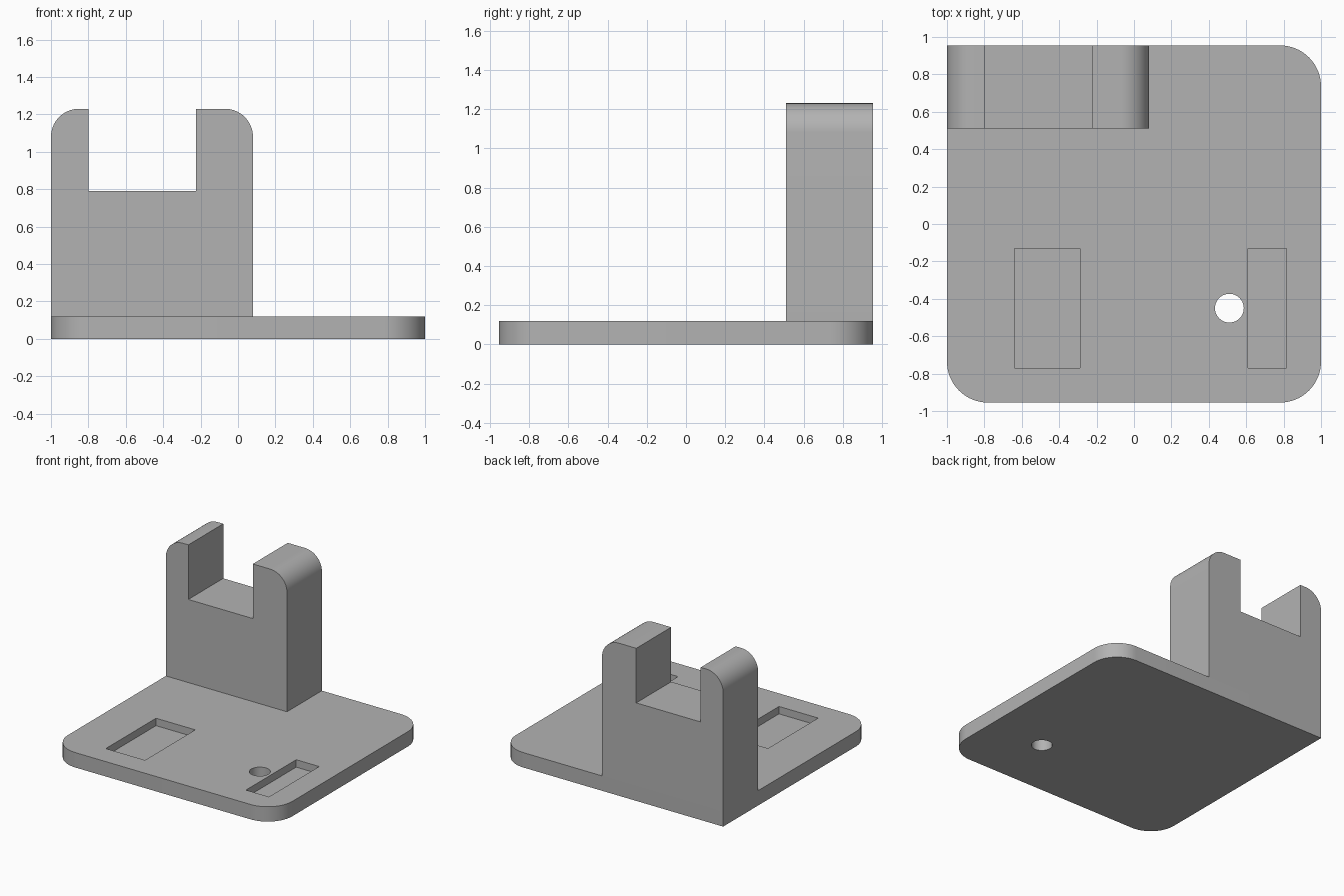
import bpy
import bmesh
from math import cos, sin, radians
from mathutils import Vector

if "Cube" in bpy.data.objects:
    bpy.data.objects.remove(bpy.data.objects["Cube"], do_unlink=True)

grey = bpy.data.materials.new("plain grey")
grey.use_nodes = True
grey.diffuse_color = (0.45, 0.45, 0.45, 1)
grey.node_tree.nodes["Principled BSDF"].inputs["Base Color"].default_value = grey.diffuse_color


def arc(cx, cy, r, start, end, steps=16):
    angles = [radians(start + (end - start) * i / steps) for i in range(steps + 1)]
    return [(cx + r * cos(a), cy + r * sin(a)) for a in angles]


def extrude(name, outline, to_3d, depth):
    """Turn a flat outline into a solid prism."""
    bm = bmesh.new()
    face = bm.faces.new([bm.verts.new(to_3d(u, v)) for u, v in outline])
    moved = bmesh.ops.extrude_face_region(bm, geom=[face])["geom"]
    verts = [g for g in moved if isinstance(g, bmesh.types.BMVert)]
    bmesh.ops.translate(bm, verts=verts, vec=Vector(depth))
    bmesh.ops.recalc_face_normals(bm, faces=bm.faces)
    mesh = bpy.data.meshes.new(name)
    bm.to_mesh(mesh)
    bm.free()
    mesh.materials.append(grey)
    obj = bpy.data.objects.new(name, mesh)
    bpy.context.collection.objects.link(obj)
    return obj


def select(obj):
    bpy.ops.object.select_all(action="DESELECT")
    obj.select_set(True)
    bpy.context.view_layer.objects.active = obj


def cut(target, cutter):
    mod = target.modifiers.new("cut", "BOOLEAN")
    mod.operation = "DIFFERENCE"
    mod.solver = "EXACT"
    mod.object = cutter
    select(target)
    bpy.ops.object.modifier_apply(modifier=mod.name)
    bpy.data.objects.remove(cutter, do_unlink=True)


X, Y, T, R = 1.0, 0.955, 0.12, 0.22    # half sizes, thickness, corner radius

# Base plate: three rounded corners, one square corner under the upright
plate = (arc(R - X, R - Y, R, 180, 270) + arc(X - R, R - Y, R, 270, 360)
         + arc(X - R, Y - R, R, 0, 90) + [(-X, Y)])
base = extrude("base_plate", plate, lambda u, v: (u, v, 0), (0, 0, T))

# Two shallow pockets in the plate
for x0, x1 in ((-0.64, -0.29), (0.61, 0.815)):
    pocket = [(x0, -0.77), (x1, -0.77), (x1, -0.13), (x0, -0.13)]
    cut(base, extrude("pocket_cutter", pocket, lambda u, v: (u, v, T - 0.06), (0, 0, T)))

# Round through hole
hole = arc(0.51, -0.45, 0.077, 0, 360, 40)[:-1]
cut(base, extrude("hole_cutter", hole, lambda u, v: (u, v, -T), (0, 0, 3 * T)))

# Upright with a square notch and rounded shoulders
left, right, top, r, floor = -X, 0.08, 1.23, 0.15, 0.79
profile = ([(left, T), (right, T)] + arc(right - r, top - r, r, 0, 90)
           + [(-0.225, top), (-0.225, floor), (-0.8, floor), (-0.8, top)]
           + arc(left + r, top - r, r, 90, 180))
upright = extrude("notched_upright", profile, lambda u, v: (u, 0.51, v), (0, Y - 0.51, 0))

# Smooth the rounded corners, keep edges sharp
for obj in (base, upright):
    select(obj)
    bpy.ops.object.shade_smooth_by_angle(angle=radians(30))
